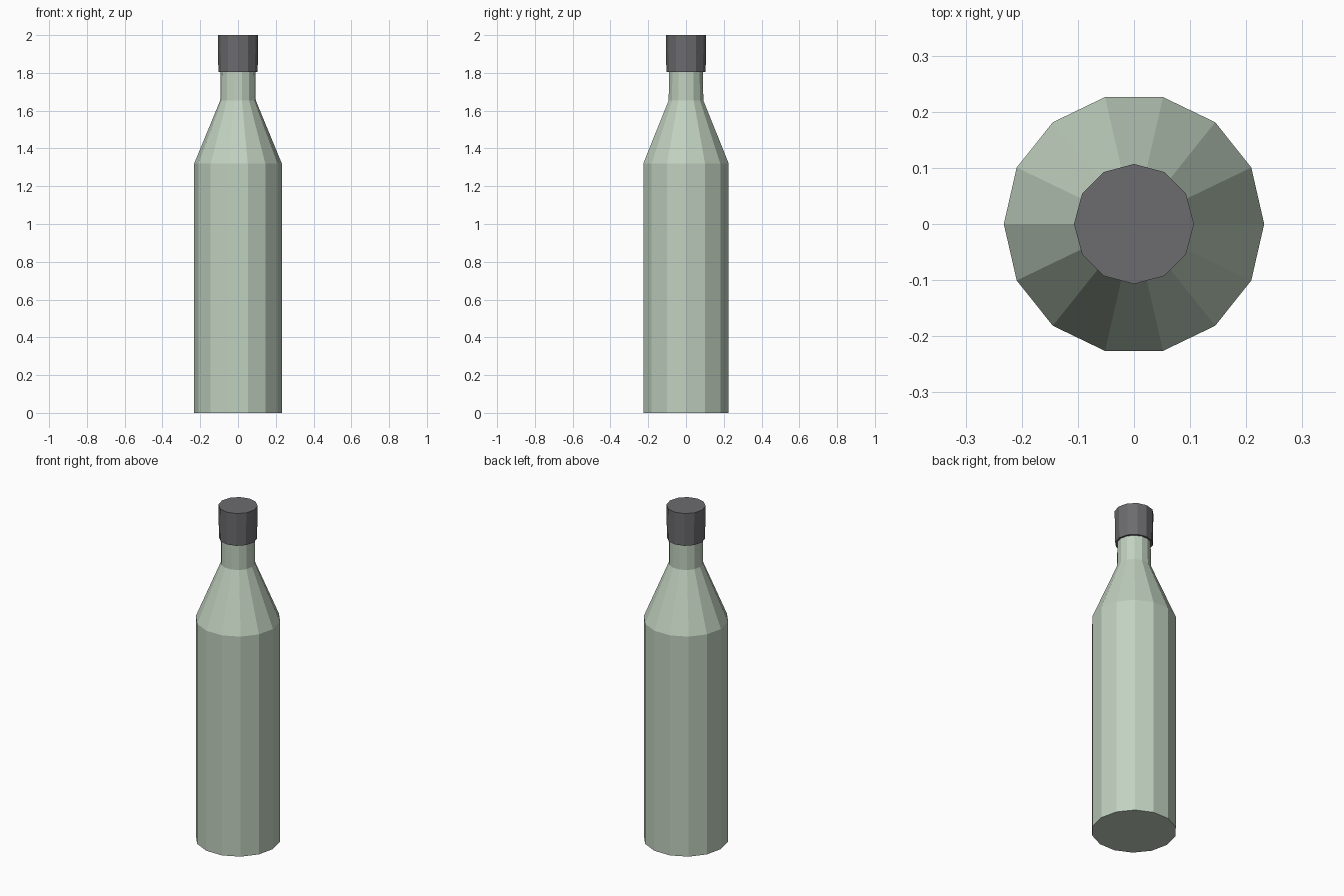
import bpy
from math import cos, sin, tau

cube = bpy.data.objects.get("Cube")
if cube:
    bpy.data.objects.remove(cube, do_unlink=True)


def material(name, rgb):
    mat = bpy.data.materials.new(name)
    mat.use_nodes = True
    color = (*rgb, 1.0)
    mat.diffuse_color = color
    mat.node_tree.nodes["Principled BSDF"].inputs["Base Color"].default_value = color
    return mat


def lathe(name, profile, sides, mat):
    """Closed, flat-shaded solid turned around z from (radius, height) pairs."""
    verts = [(r * cos(tau * i / sides), r * sin(tau * i / sides), z)
             for r, z in profile for i in range(sides)]
    last = (len(profile) - 1) * sides
    faces = [tuple(reversed(range(sides))), tuple(range(last, last + sides))]
    for row in range(0, last, sides):
        for i in range(sides):
            j = (i + 1) % sides
            faces.append((row + i, row + j, row + sides + j, row + sides + i))
    mesh = bpy.data.meshes.new(name)
    mesh.from_pydata(verts, [], faces)
    mesh.materials.append(mat)
    mesh.update()
    obj = bpy.data.objects.new(name, mesh)
    bpy.context.collection.objects.link(obj)
    return obj


glass = material("pale_green_glass", (0.53, 0.635, 0.52))
dark = material("dark_grey_cap", (0.15, 0.147, 0.156))

# Bottle: straight body, sloping shoulder and narrow neck running into the cap
lathe("bottle", [(0.232, 0), (0.232, 1.32), (0.094, 1.655), (0.092, 1.85)], 14, glass)

# Cap: slightly wider at the top
lathe("cap", [(0.104, 1.805), (0.107, 2)], 12, dark)
